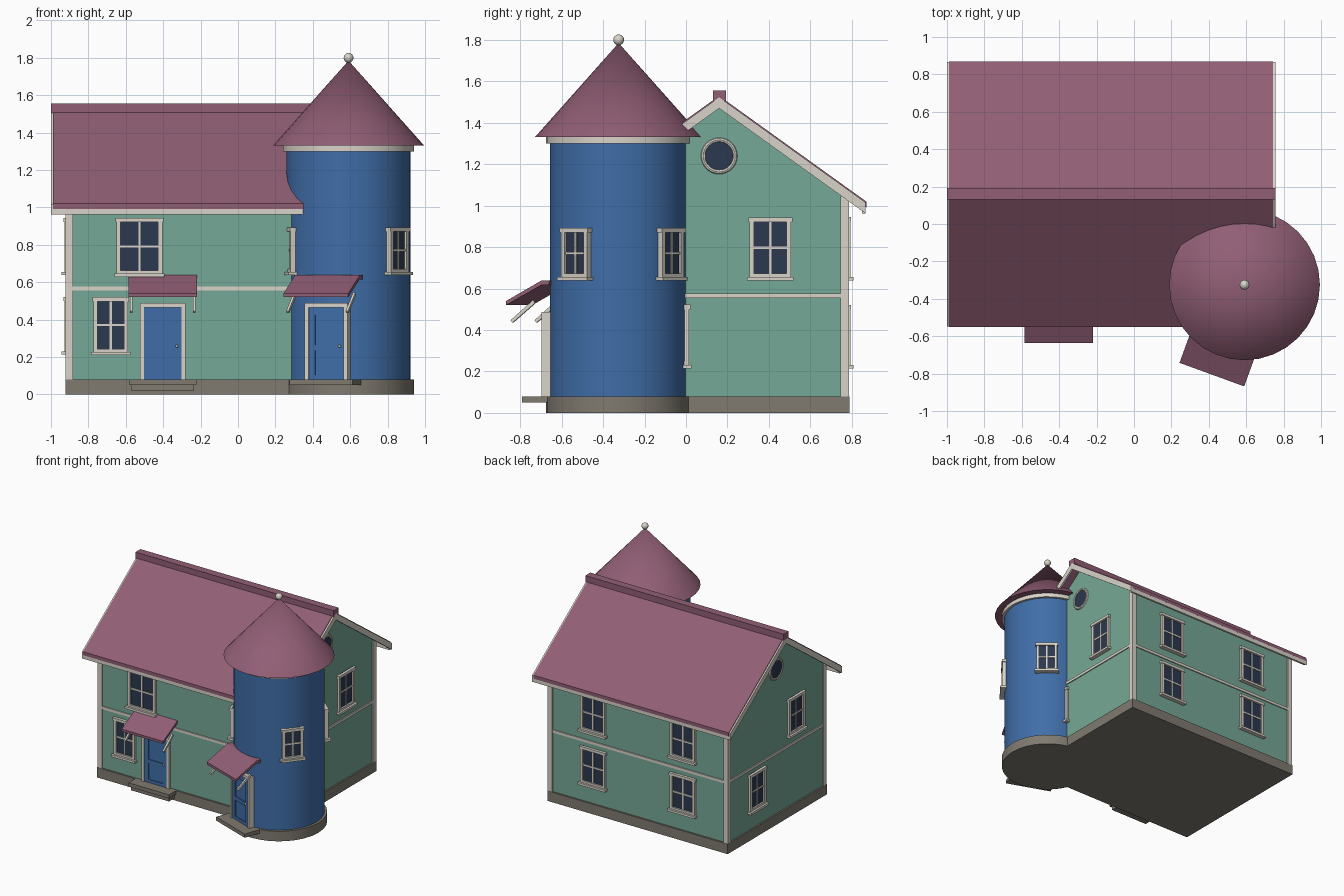
import bpy, bmesh, math
from mathutils import Matrix, Vector

if "Cube" in bpy.data.objects:
    bpy.data.objects.remove(bpy.data.objects["Cube"])


def material(name, r, g, b):
    m = bpy.data.materials.new(name)
    lin = [c / 12.92 if c <= 0.04045 else ((c + 0.055) / 1.055) ** 2.4 for c in (r, g, b)]
    m.diffuse_color = (*lin, 1)
    m.use_nodes = True
    m.node_tree.nodes["Principled BSDF"].inputs["Base Color"].default_value = m.diffuse_color
    return m


TEAL = material("teal_wall", .46, .66, .59)
BLUE = material("blue_paint", .25, .43, .66)
ROOF = material("plum_roof", .57, .37, .46)
WHITE = material("off_white_trim", .85, .83, .79)
STONE = material("grey_stone", .50, .48, .44)
GLASS = material("dark_glass", .17, .22, .31)
I = Matrix.Identity(4)


def finish(name, bm, mat, M):
    bm.transform(M)
    bmesh.ops.recalc_face_normals(bm, faces=bm.faces)
    me = bpy.data.meshes.new(name)
    bm.to_mesh(me)
    bm.free()
    me.materials.append(mat)
    ob = bpy.data.objects.new(name, me)
    bpy.context.collection.objects.link(ob)
    return ob


def boxes(name, mat, items, M=I):
    """Join boxes given as (x0, x1, y0, y1, z0, z1) in the frame M."""
    bm = bmesh.new()
    for x0, x1, y0, y1, z0, z1 in items:
        T = Matrix.Translation(((x0 + x1) / 2, (y0 + y1) / 2, (z0 + z1) / 2))
        bmesh.ops.create_cube(bm, size=1, matrix=T @ Matrix.Diagonal((x1 - x0, y1 - y0, z1 - z0, 1)))
    return finish(name, bm, mat, M)


def prism(name, mat, profile, spans, M=I):
    """Extrude a (y, z) profile along x over each (x0, x1) span."""
    bm = bmesh.new()
    for x0, x1 in spans:
        a = [bm.verts.new((x0, y, z)) for y, z in profile]
        b = [bm.verts.new((x1, y, z)) for y, z in profile]
        bm.faces.new(a)
        bm.faces.new(b)
        for i in range(len(a)):
            j = (i + 1) % len(a)
            bm.faces.new((a[i], a[j], b[j], b[i]))
    return finish(name, bm, mat, M)


def wall_frame(origin, deg):
    """Local frame on a wall: x along it, y outward at angle deg, z up."""
    n = Vector((math.cos(math.radians(deg)), math.sin(math.radians(deg)), 0))
    t = Vector((0, 0, 1)).cross(n)
    M = Matrix((t, n, (0, 0, 1))).transposed().to_4x4()
    M.translation = origin
    return M


def round_part(name, mat, r1, r2, z0, z1, x, y):
    bpy.ops.mesh.primitive_cone_add(vertices=32, radius1=r1, radius2=r2, depth=z1 - z0,
                                    location=(x, y, (z0 + z1) / 2))
    return dress(name, mat)


def dress(name, mat):
    ob = bpy.context.object
    ob.name = name
    ob.data.materials.append(mat)
    bpy.ops.object.shade_smooth_by_angle(angle=math.radians(35))
    return ob


def window(name, M, w, z0, z1):
    h, f, i = w / 2, .022, -.03
    zc = (z0 + z1) / 2
    boxes(name + "_glass", GLASS, [(-h + .005, h - .005, i, .005, z0, z1)], M)
    boxes(name + "_frame", WHITE, [
        (-h, -h + f, i, .018, z0, z1), (h - f, h, i, .018, z0, z1),
        (-h - .006, h + .006, i, .022, z1 - f, z1), (-h, h, i, .018, z0, z0 + f),
        (-.006, .006, i, .011, z0, z1), (-h, h, i, .011, zc - .006, zc + .006),
        (-h - .012, h + .012, i, .034, z0 - .012, z0 + .006)], M)


def entrance(name, M, two_steps):
    # door leaf with two recessed panels
    boxes(name + "_door", BLUE, [
        (-.10, .10, -.04, .006, .08, .47), (-.10, -.065, -.04, .012, .08, .47),
        (.065, .10, -.04, .012, .08, .47), (-.10, .10, -.04, .012, .425, .47),
        (-.10, .10, -.04, .012, .235, .265), (-.10, .10, -.04, .012, .08, .105)], M)
    boxes(name + "_door_frame", WHITE, [
        (-.122, -.10, -.04, .02, .08, .488), (.10, .122, -.04, .02, .08, .488),
        (-.122, .122, -.04, .022, .466, .488)], M)
    bpy.ops.mesh.primitive_uv_sphere_add(segments=12, ring_count=8, radius=.008,
                                         location=M @ Vector((.075, .018, .258)))
    dress(name + "_knob", WHITE)
    # sloped canopy with brackets
    prism(name + "_canopy", ROOF, [(-.04, .64), (0, .638), (.18, .54), (.18, .52),
                                   (0, .616), (-.04, .616)], [(-.184, .184)], M)
    prism(name + "_brackets", WHITE, [(.035, .53), (.045, .545), (.16, .447), (.15, .435)],
          [(-.176, -.162), (.162, .176)], M)
    steps = [(-.18, .18, -.06, .10, .05, .08)]
    if two_steps:
        steps.append((-.168, .168, -.04, .085, .018, .05))
    boxes(name + "_steps", STONE, steps, M)


# house body
X0, X1, Y0, Y1, RY = -.91, .665, -.455, .775, .16
boxes("house_base", STONE, [(X0 - .012, X1 + .012, Y0 - .014, Y1 + .014, 0, .08)])
boxes("house_walls", TEAL, [(X0, X1, Y0, Y1, .08, 1.055)])
prism("gable", TEAL, [(Y0, 1.055), (Y1, 1.055), (RY, 1.50)], [(X0, X1)])
boxes("belt_course", WHITE, [(X0 - .008, X1 + .008, Y0 - .008, Y1 + .008, .555, .577)])
boxes("corner_boards", WHITE, [
    (x - .02, x + .02, y - .02, y + .02, .08, 1.045)
    for x in (X0 + .009, X1 - .009) for y in (Y0 + .009, Y1 - .009)])

# main roof, rake boards, eave boards and ridge cap
R, TOP, EAVE = .71, 1.53, 1.02


def chevron(upper, lower, reach):
    s = (TOP - EAVE) / R
    e = TOP - s * reach
    return [(RY - reach, e - upper), (RY, TOP - upper), (RY + reach, e - upper),
            (RY + reach, e - lower), (RY, TOP - lower), (RY - reach, e - lower)]


prism("main_roof", ROOF, chevron(0, .028, R), [(-.988, .744)])
prism("rake_boards", WHITE, chevron(.007, .06, R - .003), [(-1.0, -.986), (.742, .757)])
boxes("eave_boards", WHITE, [(-.99, .748, RY - .706, RY - .69, .962, 1.006),
                             (-.99, .748, RY + .69, RY + .706, .962, 1.006)])
boxes("ridge_cap", ROOF, [(-1.0, .757, RY - .03, RY + .033, 1.505, 1.555)])

# house windows
window("front_upper_window", wall_frame((-.527, Y0, 0), -90), .245, .64, .943)
window("front_lower_window", wall_frame((-.68, Y0, 0), -90), .185, .222, .52)
for label, x in (("left", .275), ("right", -.52)):
    for level, z in (("lower", .225), ("upper", .65)):
        window(f"back_{label}_{level}_window", wall_frame((x, Y1, 0), 90), .22, z, z + .295)
window("right_upper_window", wall_frame((X1, .407, 0), 0), .2, .65, .943)
window("right_lower_window", wall_frame((X1, -.085, 0), 0), .2, .225, .522)
window("left_upper_window", wall_frame((X0, -.085, 0), 180), .2, .65, .943)
window("left_lower_window", wall_frame((X0, .407, 0), 180), .2, .225, .522)

# round gable windows
for label, x in (("left", X0), ("right", X1)):
    turn = (0, math.pi / 2, 0)
    bpy.ops.mesh.primitive_torus_add(location=(x, RY, 1.24), rotation=turn, major_segments=32,
                                     minor_segments=8, major_radius=.077, minor_radius=.011)
    dress(label + "_round_window_frame", WHITE)
    bpy.ops.mesh.primitive_cylinder_add(vertices=32, radius=.075, depth=.01,
                                        location=(x, RY, 1.24), rotation=turn)
    dress(label + "_round_window_glass", GLASS)

# tower
TX, TY, TR = .591, -.325, .331
round_part("tower_base", STONE, .35, .35, 0, .08, TX, TY)
round_part("tower_wall", BLUE, TR, TR, .08, 1.305, TX, TY)
round_part("tower_trim_ring", WHITE, .35, .35, 1.30, 1.335, TX, TY)
round_part("tower_roof", ROOF, .403, 0, 1.332, 1.785, TX, TY)
bpy.ops.mesh.primitive_uv_sphere_add(segments=20, ring_count=12, radius=.026, location=(TX, TY, 1.80))
dress("finial", WHITE)


def on_tower(deg):
    a = math.radians(deg)
    return wall_frame((TX + TR * math.cos(a), TY + TR * math.sin(a), 0), deg)


for label, deg in (("front", -38), ("back", 49), ("left", 197)):
    window(f"tower_{label}_window", on_tower(deg), .16, .65, .893)

# entrances
entrance("house", wall_frame((-.402, Y0, 0), -90), True)
entrance("tower", on_tower(-110), False)
